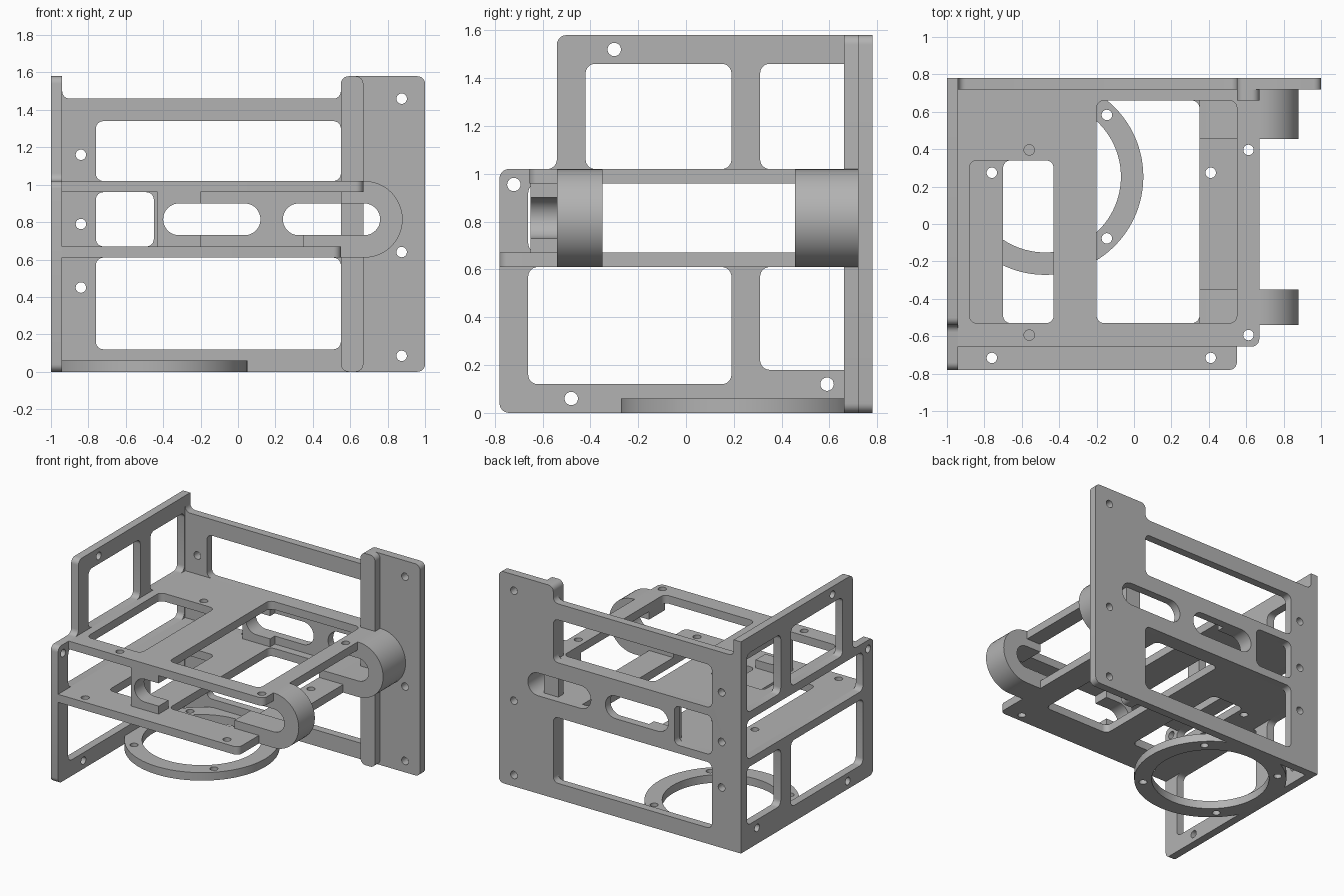
import bpy
from math import cos, sin, pi
from mathutils import Matrix, Vector

old = bpy.data.objects.get("Cube")
if old:
    bpy.data.objects.remove(old, do_unlink=True)

grey = bpy.data.materials.new("machined_grey")
grey.use_nodes = True
colour = (0.45, 0.45, 0.45, 1)
grey.diffuse_color = colour
bsdf = grey.node_tree.nodes["Principled BSDF"]
bsdf.inputs["Base Color"].default_value = colour
bsdf.inputs["Roughness"].default_value = 0.6

# Columns map profile u, v and thickness w to world axes
PLANES = {
    "xy": Matrix(((1, 0, 0), (0, 1, 0), (0, 0, 1))),
    "xz": Matrix(((1, 0, 0), (0, 0, -1), (0, 1, 0))),
    "yz": Matrix(((0, 0, 1), (1, 0, 0), (0, 1, 0))),
}


def arc(u, v, r, start, end, n=24):
    steps = [start + (end - start) * i / n for i in range(n + 1)]
    return [(u + r * cos(a), v + r * sin(a)) for a in steps]


def circle(u, v, r=0.028, n=24):
    return arc(u, v, r, 0, 2 * pi, n)[:-1]


def rounded(points, r=0.04, n=6):
    """Round the square corners of a loop; a third value overrides the radius."""
    loop = []
    for i, p in enumerate(points):
        rad = p[2] if len(p) > 2 else r
        here = Vector(p[:2])
        if rad == 0:
            loop.append(here)
            continue
        a = (Vector(points[i - 1][:2]) - here).normalized()
        b = (Vector(points[(i + 1) % len(points)][:2]) - here).normalized()
        centre = here + rad * (a + b)
        for k in range(n + 1):
            t = pi / 2 * k / n
            loop.append(centre - rad * (b * cos(t) + a * sin(t)))
    return loop


def rect(u0, u1, v0, v1, r=0.04):
    return rounded([(u0, v0), (u1, v0), (u1, v1), (u0, v1)], r)


def slot(u0, u1, v, r):
    return arc(u1 - r, v, r, -pi / 2, pi / 2) + arc(u0 + r, v, r, pi / 2, 3 * pi / 2)


def plate(name, plane, low, high, loops):
    """Extrude an outline with holes between two positions on the third axis."""
    curve = bpy.data.curves.new(name, "CURVE")
    curve.dimensions = "2D"
    curve.fill_mode = "BOTH"
    curve.extrude = (high - low) / 2
    for loop in loops:
        spline = curve.splines.new("POLY")
        spline.points.add(len(loop) - 1)
        for point, co in zip(spline.points, loop):
            point.co = (co[0], co[1], 0, 1)
        spline.use_cyclic_u = True
    temp = bpy.data.objects.new(name + "_profile", curve)
    bpy.context.collection.objects.link(temp)
    bpy.context.view_layer.update()
    graph = bpy.context.evaluated_depsgraph_get()
    mesh = bpy.data.meshes.new_from_object(temp.evaluated_get(graph))
    bpy.data.objects.remove(temp, do_unlink=True)
    rot = PLANES[plane]
    axis = rot.col[2]
    mesh.transform(Matrix.Translation(axis * sum(axis) * (low + high) / 2) @ rot.to_4x4())
    mesh.materials.clear()
    mesh.materials.append(grey)
    obj = bpy.data.objects.new(name, mesh)
    bpy.context.collection.objects.link(obj)
    bpy.ops.object.select_all(action="DESELECT")
    obj.select_set(True)
    bpy.context.view_layer.objects.active = obj
    # Weld the extruded rims to the faces, then shade
    bpy.ops.object.mode_set(mode="EDIT")
    bpy.ops.mesh.select_all(action="SELECT")
    bpy.ops.mesh.remove_doubles(threshold=0.0001)
    bpy.ops.mesh.normals_make_consistent(inside=False)
    bpy.ops.object.mode_set(mode="OBJECT")
    bpy.ops.object.shade_smooth_by_angle(angle=0.5)
    return obj


# Back plate with windows, slots and screw holes
back = [rounded([(-1, 0, 0), (1, 0), (1, 1.58), (0.55, 1.58), (0.55, 1.46),
                 (-0.94, 1.46), (-0.94, 1.58, 0), (-1, 1.58, 0)])]
back += [rect(-0.76, 0.55, 1.02, 1.34), rect(-0.76, 0.55, 0.12, 0.61),
         rect(-0.76, -0.45, 0.67, 0.96)]
back += [slot(-0.4, 0.12, 0.815, 0.085), slot(0.24, 0.76, 0.815, 0.085)]
back += [circle(0.875, z) for z in (0.085, 0.64, 1.46)]
back += [circle(-0.84, z) for z in (0.45, 0.79, 1.16)]
plate("back_plate", "xz", 0.72, 0.78, back)

# Upright rib in front of the back plate
plate("back_rib", "xz", 0.66, 0.72, [rect(0.55, 0.67, 0, 1.58)])

# Side wall with five windows
side = [rounded([(-0.78, 0), (0.78, 0, 0), (0.78, 1.58, 0), (-0.54, 1.58),
                 (-0.54, 1.02), (-0.78, 1.02)])]
side += [rect(-0.66, 0.19, 0.12, 0.61), rect(0.31, 0.71, 0.18, 0.61),
         rect(-0.66, 0.71, 0.67, 0.96),
         rect(-0.42, 0.19, 1.02, 1.46), rect(0.31, 0.71, 1.02, 1.46)]
side += [circle(y, z) for y, z in ((-0.3, 1.52), (-0.72, 0.955), (-0.48, 0.06), (0.59, 0.12))]
plate("side_wall", "yz", -1, -0.94, side)

# Two shelves, the lower one reaching further forward
upper = [rounded([(-0.97, -0.655, 0), (0.67, -0.655), (0.67, 0.73, 0), (-0.97, 0.73, 0)]),
         rect(-0.88, -0.43, -0.53, 0.34), rect(-0.2, 0.55, -0.53, 0.66)]
upper += [circle(x, y) for x in (-0.56, 0.612) for y in (-0.594, 0.396)]
plate("upper_shelf", "xy", 0.96, 1.02, upper)

lower = [rounded([(-0.97, -0.78, 0), (0.55, -0.78), (0.55, 0.73, 0), (-0.97, 0.73, 0)]),
         rect(-0.7, -0.43, -0.53, 0.34), rect(-0.2, 0.35, -0.53, 0.66)]
lower += [circle(x, y) for x in (-0.76, 0.41) for y in (-0.716, 0.274)]
plate("lower_shelf", "xy", 0.61, 0.67, lower)

# Rounded caps that join the shelves at the open end
cap = ([(0.35, 0.61)] + arc(0.675, 0.815, 0.205, -pi / 2, pi / 2)
       + [(0.55, 1.02), (0.55, 0.90)] + arc(0.675, 0.815, 0.085, pi / 2, -pi / 2)
       + [(0.35, 0.73)])
plate("front_cap", "xz", -0.54, -0.35, [cap])
plate("back_cap", "xz", 0.455, 0.72, [cap])

# Slotted blocks between the shelves
block = ([(-0.2, 0.64), (-0.2, 0.73)] + arc(-0.315, 0.815, 0.085, -pi / 2, -3 * pi / 2)
         + [(-0.2, 0.90), (-0.2, 0.99), (-0.43, 0.99), (-0.43, 0.64)])
plate("front_block", "xz", -0.65, -0.535, [block])
plate("back_block", "xz", 0.665, 0.725, [block])

# Mounting ring at the base
ring = [circle(-0.475, 0.253, 0.525, 96), circle(-0.475, 0.253, 0.405, 96)]
ring += [circle(-0.475 + sx * 0.33, 0.253 + sy * 0.33) for sx in (-1, 1) for sy in (-1, 1)]
plate("base_ring", "xy", 0, 0.06, ring)
